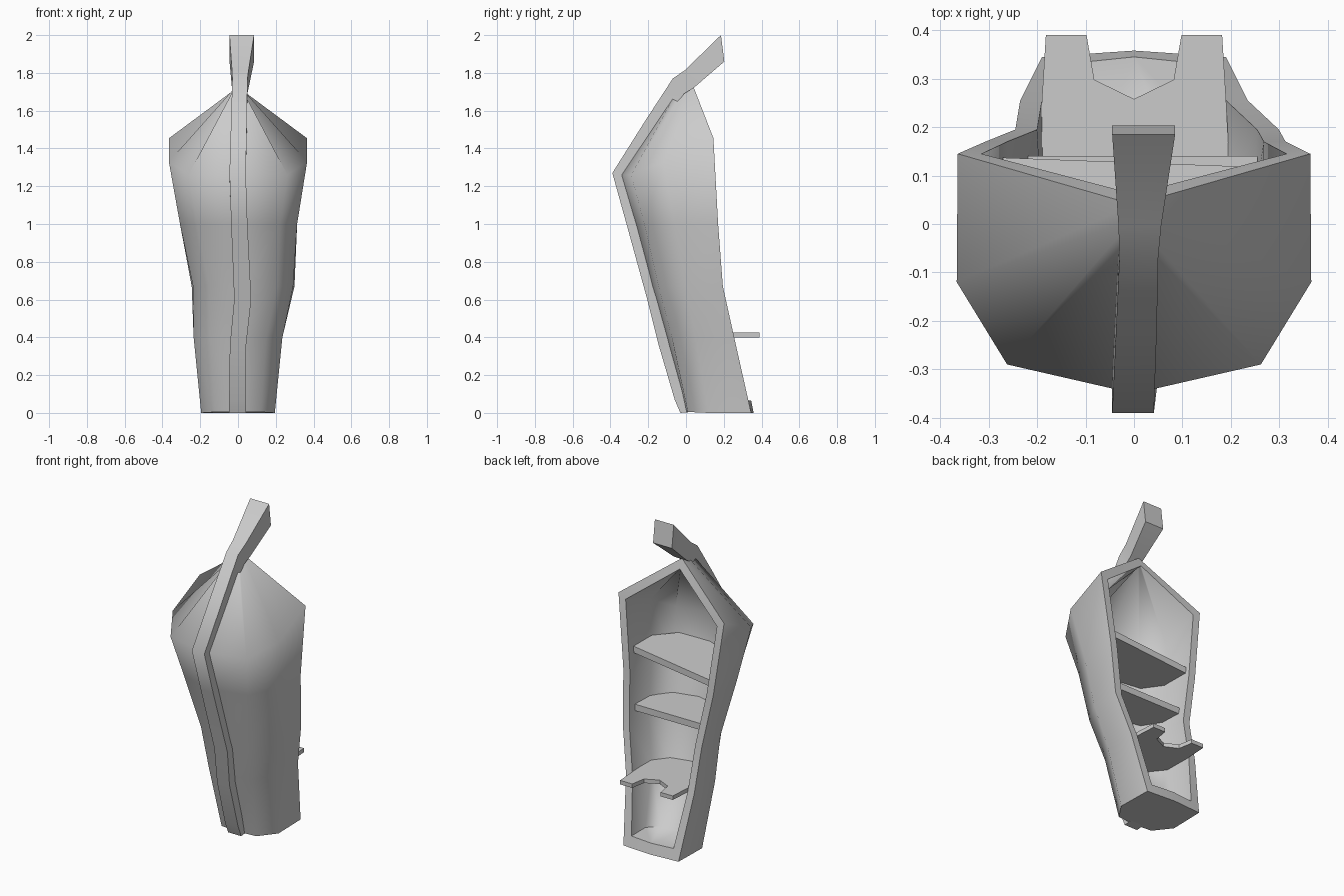
import bpy, bmesh

if "Cube" in bpy.data.objects:
    bpy.data.objects.remove(bpy.data.objects["Cube"])


def make(name, bm, angle=0.9):
    bmesh.ops.remove_doubles(bm, verts=bm.verts, dist=0.0005)
    bmesh.ops.recalc_face_normals(bm, faces=bm.faces)
    me = bpy.data.meshes.new(name)
    bm.to_mesh(me)
    bm.free()
    ob = bpy.data.objects.new(name, me)
    bpy.context.collection.objects.link(ob)
    bpy.ops.object.select_all(action='DESELECT')
    ob.select_set(True)
    bpy.context.view_layer.objects.active = ob
    bpy.ops.object.shade_smooth_by_angle(angle=angle)
    return ob


# Shell: half sections from front centre to rear edge, mirrored about a shifted middle
shifts = [0, 0, .027, .003, 0, 0]
outer = [
    [(0, 0.0, 0.005), (.12, .01, 0.005), (.195, .12, 0), (.19, .345, 0)],
    [(0, -.11, .4), (.15, -.075, .4), (.235, .05, .4), (.235, .255, .4)],
    [(0, -.185, .67), (.18, -.145, .67), (.265, .0, .67), (.272, .195, .67)],
    [(0, -.275, 1.0), (.22, -.22, 1.0), (.31, -.06, 1.0), (.31, .17, 1.0)],
    [(0, -.35, 1.26), (.262, -.29, 1.26), (.366, -.12, 1.33), (.364, .145, 1.455)],
    [(0, -.05, 1.765), (0, -.02, 1.755), (0, .01, 1.74), (0, .04, 1.725)],
]
# Cavity: outer sections moved inward, raised floor and lowered peak
inset = [(0, .065), (-.03, .06), (-.048, .02), (-.045, 0)]
inner = [[(x + i[0], y + i[1], z) for (x, y, z), i in zip(row, inset)] for row in outer]
inner[0] = [(0, .13, .07), (.08, .14, .07), (.14, .2, .07), (.145, .33, .065)]
inner[4][3] = (.315, .145, 1.425)
inner[5] = [(0, .02, 1.69), (0, .035, 1.685), (0, .05, 1.675), (0, .062, 1.665)]

bm = bmesh.new()
for side in (1, -1):
    out, inn = [[[bm.verts.new((x * side + dx, y, z)) for x, y, z in row]
                 for dx, row in zip(shifts, layer)] for layer in (outer, inner)]
    for grid in (out, inn):
        for a, b in zip(grid, grid[1:]):
            for i in range(3):
                bm.faces.new((a[i], a[i + 1], b[i + 1], b[i]))
    # rear rim
    for r in range(5):
        bm.faces.new((out[r][3], out[r + 1][3], inn[r + 1][3], inn[r][3]))
    # closed foot and floor with a slightly bowed back edge
    foot, floor = bm.verts.new((0, .358, 0)), bm.verts.new((0, .345, .065))
    bm.faces.new(out[0] + [foot])
    bm.faces.new(inn[0] + [floor])
    bm.faces.new((out[0][3], foot, floor, inn[0][3]))
bmesh.ops.dissolve_degenerate(bm, dist=0.0001, edges=bm.edges)
make("shell", bm, 1.1)


# Ridge bar running up the front and out into the handle
# (middle x, half width, front y, front z, back y, back z)
stations = [
    (-.002, .045, -.03, 0, .03, .005),
    (-.002, .045, -.06, .07, .02, .07),
    (0, .043, -.145, .36, -.07, .36),
    (.025, .045, -.205, .60, -.13, .60),
    (.007, .043, -.315, 1.0, -.24, 1.0),
    (-.002, .043, -.39, 1.27, -.315, 1.25),
    (.005, .042, -.22, 1.54, -.15, 1.50),
    (.010, .040, -.07, 1.77, -.01, 1.69),
    (.012, .044, -.005, 1.815, .04, 1.72),
    (.020, .065, .185, 2.0, .203, 1.86),
]
bm = bmesh.new()
rings = []
for cx, w, fy, fz, by, bz in stations:
    rings.append([bm.verts.new(p) for p in (
        (cx - w, fy, fz), (cx + w, fy, fz), (cx + w, by, bz), (cx - w, by, bz))])
for a, b in zip(rings, rings[1:]):
    for i in range(4):
        j = (i + 1) % 4
        bm.faces.new((a[i], a[j], b[j], b[i]))
bm.faces.new(rings[0])
bm.faces.new(rings[-1])
make("ridge_and_handle", bm)


# Inner shelves: mirrored outline, extruded, with optional sideways tilt and yaw
def shelf(name, half, z, thick, shift=0.0, tilt=0.0, yaw=0.0):
    outline = half + [(-x, y) for x, y in reversed(half) if x > 0]
    bm = bmesh.new()
    vs = [bm.verts.new((x + shift, y + x * yaw, z + x * tilt)) for x, y in outline]
    face = bm.faces.new(vs)
    new = bmesh.ops.extrude_face_region(bm, geom=[face])['geom']
    bmesh.ops.translate(bm, vec=(0, 0, thick),
                        verts=[v for v in new if isinstance(v, bmesh.types.BMVert)])
    make(name, bm, 0.5)


shelf("upper_shelf", [(0, -.25), (.19, -.19), (.28, -.05), (.28, .127)], 1.06, .04, 0, .11, -.037)
shelf("middle_shelf", [(0, -.16), (.15, -.12), (.235, -.01), (.24, .14)], .745, .04, .015)
# Lower shelf ends in two rear prongs around a notch
shelf("pronged_shelf", [(0, -.065), (.12, -.035), (.2, .06), (.19, .26), (.182, .39),
                        (.098, .39), (.082, .298), (0, .258)], .4, .025)
